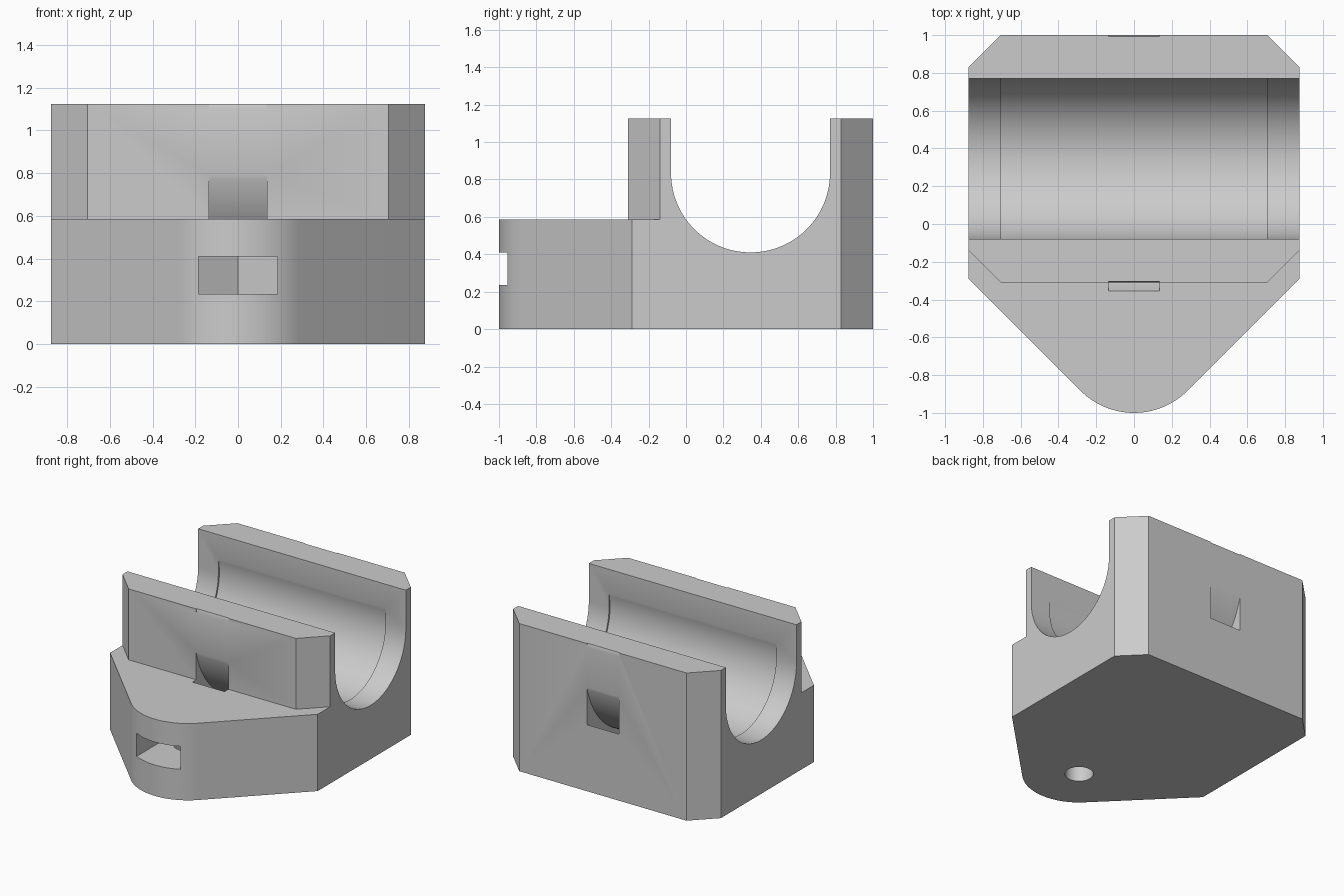
import bpy, bmesh
from math import sin, cos, pi, radians
from mathutils import Vector

cube = bpy.data.objects.get("Cube")
if cube:
    bpy.data.objects.remove(cube, do_unlink=True)

grey = bpy.data.materials.new("light_grey_plastic")
grey.use_nodes = True
grey.diffuse_color = (0.6, 0.6, 0.6, 1)
grey.node_tree.nodes["Principled BSDF"].inputs["Base Color"].default_value = (0.6, 0.6, 0.6, 1)


def arc(cx, cy, r, start, end, steps):
    """Points on an arc, angles in degrees, both ends included."""
    angles = [radians(start + (end - start) * i / steps) for i in range(steps + 1)]
    return [(cx + r * cos(a), cy + r * sin(a)) for a in angles]


def circle(cx, cy, r, steps=96):
    return arc(cx, cy, r, 0, 360, steps)[:-1]


def prism(name, outline, axis, low, high):
    """Extrude a closed outline along z (points are x, y) or x (points are y, z)."""
    bm = bmesh.new()
    if axis == "z":
        verts = [bm.verts.new((u, v, low)) for u, v in outline]
        push = Vector((0, 0, high - low))
    else:
        verts = [bm.verts.new((low, u, v)) for u, v in outline]
        push = Vector((high - low, 0, 0))
    face = bm.faces.new(verts)
    top = bmesh.ops.extrude_face_region(bm, geom=[face])
    moved = [g for g in top["geom"] if isinstance(g, bmesh.types.BMVert)]
    bmesh.ops.translate(bm, verts=moved, vec=push)
    bmesh.ops.recalc_face_normals(bm, faces=bm.faces)
    mesh = bpy.data.meshes.new(name)
    bm.to_mesh(mesh)
    bm.free()
    mesh.materials.append(grey)
    obj = bpy.data.objects.new(name, mesh)
    bpy.context.collection.objects.link(obj)
    return obj


def cut(target, tool):
    """Subtract the tool from the target and discard the tool."""
    tool.hide_render = True
    mod = target.modifiers.new("cut", "BOOLEAN")
    mod.operation = "DIFFERENCE"
    mod.solver = "EXACT"
    mod.object = tool
    bpy.context.view_layer.objects.active = target
    bpy.ops.object.modifier_apply(modifier=mod.name)
    bpy.data.objects.remove(tool, do_unlink=True)


HALF, FLAT = 0.875, 0.705       # half width, half width between chamfers
FRONT, SHELF = -0.31, 0.585     # upper front face, top of the nose
TOP = 1.125
BORE_Y, BORE_Z = 0.345, 0.835   # axis of the cradle
NOSE_Y, NOSE_R = -0.6, 0.4      # rounded nose

# Main block with a rounded nose and chamfered back corners
outline = arc(0, NOSE_Y, NOSE_R, 225, 315, 32)
outline += [(HALF, -0.29), (HALF, 0.83), (FLAT, 1), (-FLAT, 1), (-HALF, 0.83), (-HALF, -0.29)]
body = prism("bearing_holder", outline, "z", 0, TOP)

# Step above the nose, leaving a chamfered front wall
step = [(-1, -1.2), (1, -1.2), (1, FRONT + 1 - FLAT), (FLAT, FRONT),
        (-FLAT, FRONT), (-1, FRONT + 1 - FLAT)]
cut(body, prism("step_cutter", step, "z", SHELF, 1.3))

# Open cradle running from side to side
cradle = arc(BORE_Y, BORE_Z, 0.425, 180, 360, 64)
cradle += [(BORE_Y + 0.425, 1.3), (BORE_Y - 0.425, 1.3)]
cut(body, prism("cradle_cutter", cradle, "x", -1, 1))

# Slightly wider pocket between the two end lips
cut(body, prism("pocket_cutter", circle(BORE_Y, BORE_Z, 0.438, 128), "x", -FLAT, FLAT))

# Curved strap channel passing under the cradle
strap = prism("strap_cutter", circle(BORE_Y, 0.945, 0.788), "x", -0.135, 0.135)
cut(strap, prism("strap_core", circle(BORE_Y, 0.945, 0.673), "x", -0.3, 0.3))
cut(body, strap)

# Nut slot in the nose, ending in a hexagon point
r = 0.185 / cos(pi / 6)
nut = [(-0.185, -1.2), (0.185, -1.2), (0.185, NOSE_Y + r / 2),
       (0, NOSE_Y + r), (-0.185, NOSE_Y + r / 2)]
cut(body, prism("nut_cutter", nut, "z", 0.235, 0.41))

# Screw hole from below
cut(body, prism("screw_cutter", circle(0, NOSE_Y, 0.1, 48), "z", -0.1, 0.3))

# Smooth the curves, keep the edges crisp
bpy.ops.object.select_all(action="DESELECT")
body.select_set(True)
bpy.context.view_layer.objects.active = body
bpy.ops.object.shade_smooth_by_angle(angle=radians(20))
